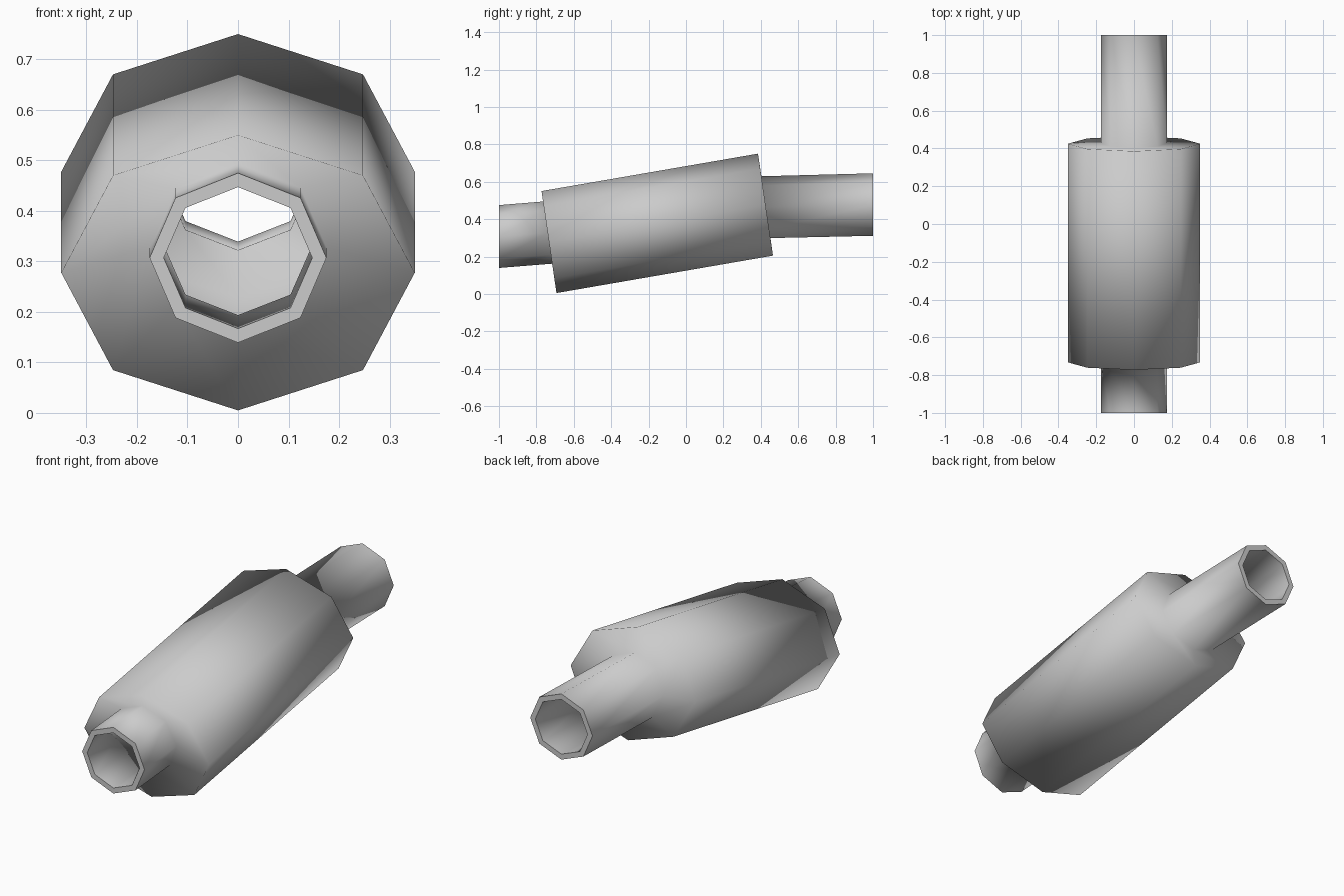
import bpy, bmesh, math

if "Cube" in bpy.data.objects:
    bpy.data.objects.remove(bpy.data.objects["Cube"])

SIDES = 8
WALL = 0.028
TILT = math.atan2(0.08, 0.545)   # lean of the canister end faces


def ring(bm, y, z, rx, rz, tilt=0.0):
    """Elliptical octagon loop around the pipe axis, leaning by tilt."""
    verts = []
    for i in range(SIDES):
        a = 2 * math.pi * i / SIDES
        up = rz * math.sin(a)
        verts.append(bm.verts.new((rx * math.cos(a),
                                   y - up * math.sin(tilt),
                                   z + up * math.cos(tilt))))
    return verts


def bridge(bm, a, b, smooth=True):
    for i in range(SIDES):
        j = (i + 1) % SIDES
        f = bm.faces.new((a[i], a[j], b[j], b[i]))
        f.smooth = smooth


# Stations from front mouth to back mouth: y, z, rx, rz, tilt
outer = [
    (-1.0, 0.307, 0.175, 0.168, 0.0),
    (-0.740, 0.328, 0.175, 0.168, TILT),
    (-0.7325, 0.2775, 0.35, 0.2755, TILT),
    (0.425, 0.4775, 0.35, 0.2755, TILT),
    (0.4275, 0.464, 0.175, 0.167, TILT),
    (1.0, 0.478, 0.175, 0.167, 0.0),
]
# Inner wall: same stations, thinner, canister ends moved inwards
shift = [0, WALL, WALL, -WALL, -WALL, 0]
inner = [(y + s, z + s * math.tan(TILT), rx - WALL, rz - WALL, t)
         for (y, z, rx, rz, t), s in zip(outer, shift)]

bm = bmesh.new()
out_rings = [ring(bm, *s) for s in outer]
in_rings = [ring(bm, *s) for s in inner]

# Outer and inner skins
for k in range(len(outer) - 1):
    bridge(bm, out_rings[k], out_rings[k + 1])
    bridge(bm, in_rings[k + 1], in_rings[k])

# Flat rims at both mouths
bridge(bm, in_rings[0], out_rings[0], False)
bridge(bm, out_rings[-1], in_rings[-1], False)
for loop in (out_rings[0], in_rings[0], out_rings[-1], in_rings[-1]):
    for i in range(SIDES):
        bm.edges.get((loop[i], loop[(i + 1) % SIDES])).smooth = False

bmesh.ops.recalc_face_normals(bm, faces=bm.faces)
mesh = bpy.data.meshes.new("canister_pipe")
bm.to_mesh(mesh)
bm.free()
bpy.context.collection.objects.link(bpy.data.objects.new("canister_pipe", mesh))
